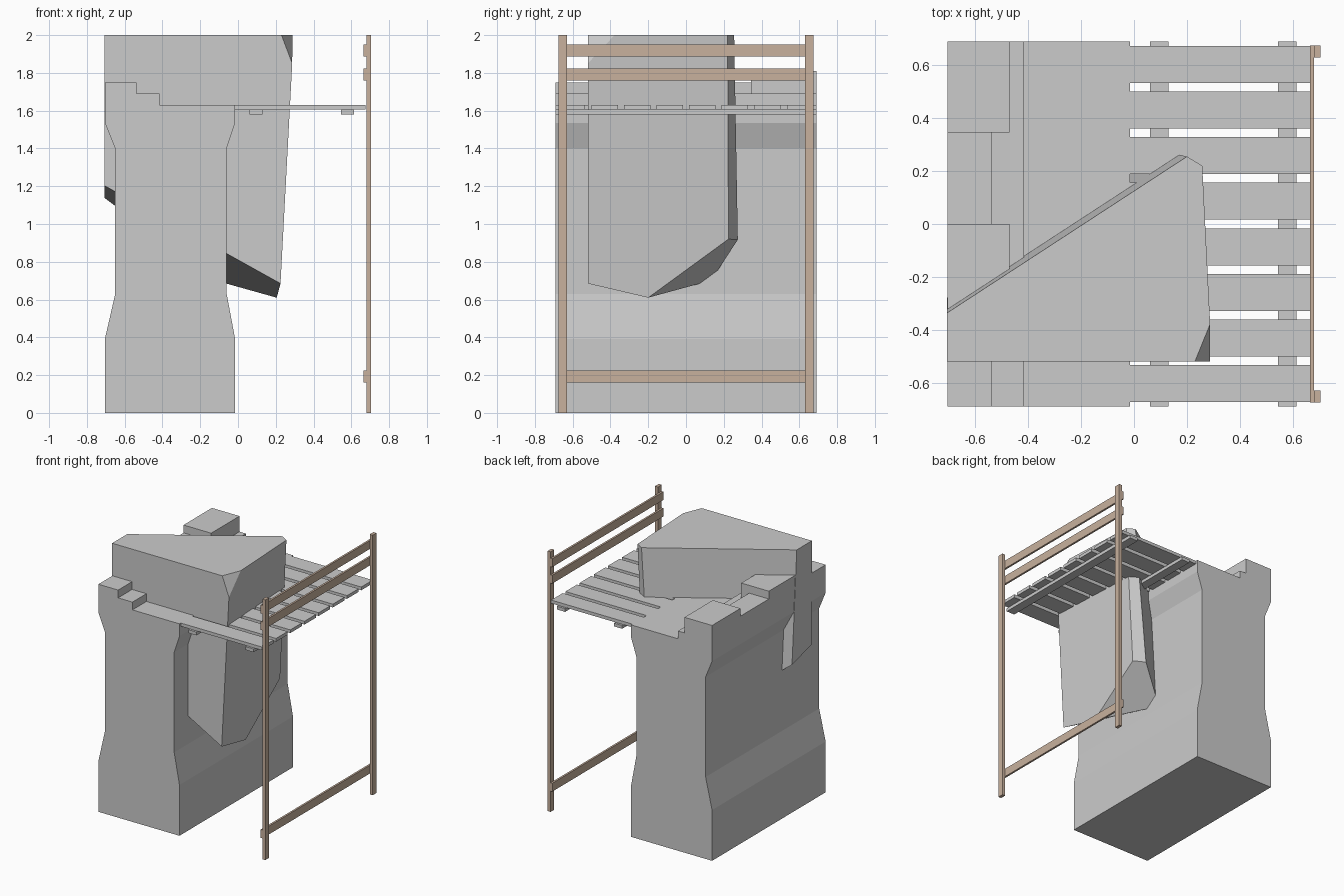
import bpy, bmesh
from mathutils import Vector

if "Cube" in bpy.data.objects:
    bpy.data.objects.remove(bpy.data.objects["Cube"])

wood = bpy.data.materials.new("wood")
wood.diffuse_color = (0.58, 0.44, 0.34, 1)
wood.use_nodes = True
wood.node_tree.nodes["Principled BSDF"].inputs["Base Color"].default_value = wood.diffuse_color


def finish(name, bm, mat=None):
    bmesh.ops.recalc_face_normals(bm, faces=bm.faces)
    mesh = bpy.data.meshes.new(name)
    bm.to_mesh(mesh)
    bm.free()
    obj = bpy.data.objects.new(name, mesh)
    bpy.context.collection.objects.link(obj)
    if mat:
        mesh.materials.append(mat)
    return obj


def add_box(bm, x, y, z):
    verts = bmesh.ops.create_cube(bm, size=1)["verts"]
    for v in verts:
        v.co = [lo + (c + 0.5) * (hi - lo) for c, (lo, hi) in zip(v.co, (x, y, z))]


def box(name, x, y, z, mat=None):
    bm = bmesh.new()
    add_box(bm, x, y, z)
    return finish(name, bm, mat)


def extrude_y(name, profile, y0, y1):
    bm = bmesh.new()
    face = bm.faces.new([bm.verts.new((x, y0, z)) for x, z in profile])
    new = bmesh.ops.extrude_face_region(bm, geom=[face])["geom"]
    for v in new:
        if isinstance(v, bmesh.types.BMVert):
            v.co.y = y1
    # the starting face stays as the front cap
    return finish(name, bm)


# Wall with waisted sides, walkway and one inner step
extrude_y("wall", [(-0.705, 0), (-0.015, 0), (-0.015, 0.39), (-0.06, 0.63),
                   (-0.06, 1.40), (-0.015, 1.535), (-0.015, 1.63), (-0.415, 1.63),
                   (-0.415, 1.69), (-0.705, 1.69), (-0.705, 1.535), (-0.65, 1.40),
                   (-0.65, 0.63), (-0.705, 0.39)], -0.69, 0.69)

# Alternating low and high battlement blocks
for i in range(4):
    y = -0.69 + i * 0.345
    high = i % 2
    box("battlement", (-0.705, -0.47 if high else -0.537), (y, y + 0.345),
        (1.69, 1.81 if high else 1.75))

# Boulder wedged through the wall: a block cut by planes
rock = bmesh.new()
add_box(rock, (-0.707, 0.4), (-0.52, 0.5), (0.4, 2))
inside = Vector((0, -0.3, 1.6))
cuts = [
    ((0.287, -0.52, 1.85), (0.225, -0.52, 0.685), (0.205, -0.2, 0.61)),    # right
    ((0.2, 0.255, 2), (-0.705, -0.335, 2), (-0.705, -0.277, 1.14)),        # back
    ((0.25, 0.225, 2), (0.2, 0.255, 2), (0.2, 0.225, 0.92)),               # back right
    ((-0.71, -0.52, 1.205), (0.225, -0.52, 0.685), (0.205, -0.2, 0.61)),   # bottom
    ((0.205, -0.2, 0.61), (0.2, 0.225, 0.92), (-0.06, 0.073, 0.685)),      # lower back
    ((0.23, -0.52, 2), (0.287, -0.52, 1.85), (0.287, -0.38, 2)),           # top corner
]
for pts in cuts:
    a, b, c = map(Vector, pts)
    n = (b - a).cross(c - a).normalized()
    if n.dot(inside - a) > 0:
        n = -n
    bmesh.ops.bisect_plane(rock, geom=rock.verts[:] + rock.edges[:] + rock.faces[:],
                           plane_co=a, plane_no=n, clear_outer=True)
    bmesh.ops.holes_fill(rock, edges=[e for e in rock.edges if e.is_boundary], sides=0)
finish("boulder", rock)

# Plank platform on two joists
for i in range(8):
    y = (i - 3.5) * 0.1725
    box("plank", (-0.015, 0.675), (y - 0.07, y + 0.07), (1.605, 1.63))
for x in (0.06, 0.545):
    box("joist", (x, x + 0.07), (-0.69, 0.69), (1.58, 1.605))

# Wooden posts and rails
for y in (-0.675, 0.63):
    box("post", (0.68, 0.705), (y, y + 0.045), (0, 2), wood)
for z in (0.16, 1.76, 1.887):
    box("rail", (0.665, 0.68), (-0.675, 0.675), (z, z + 0.064), wood)
